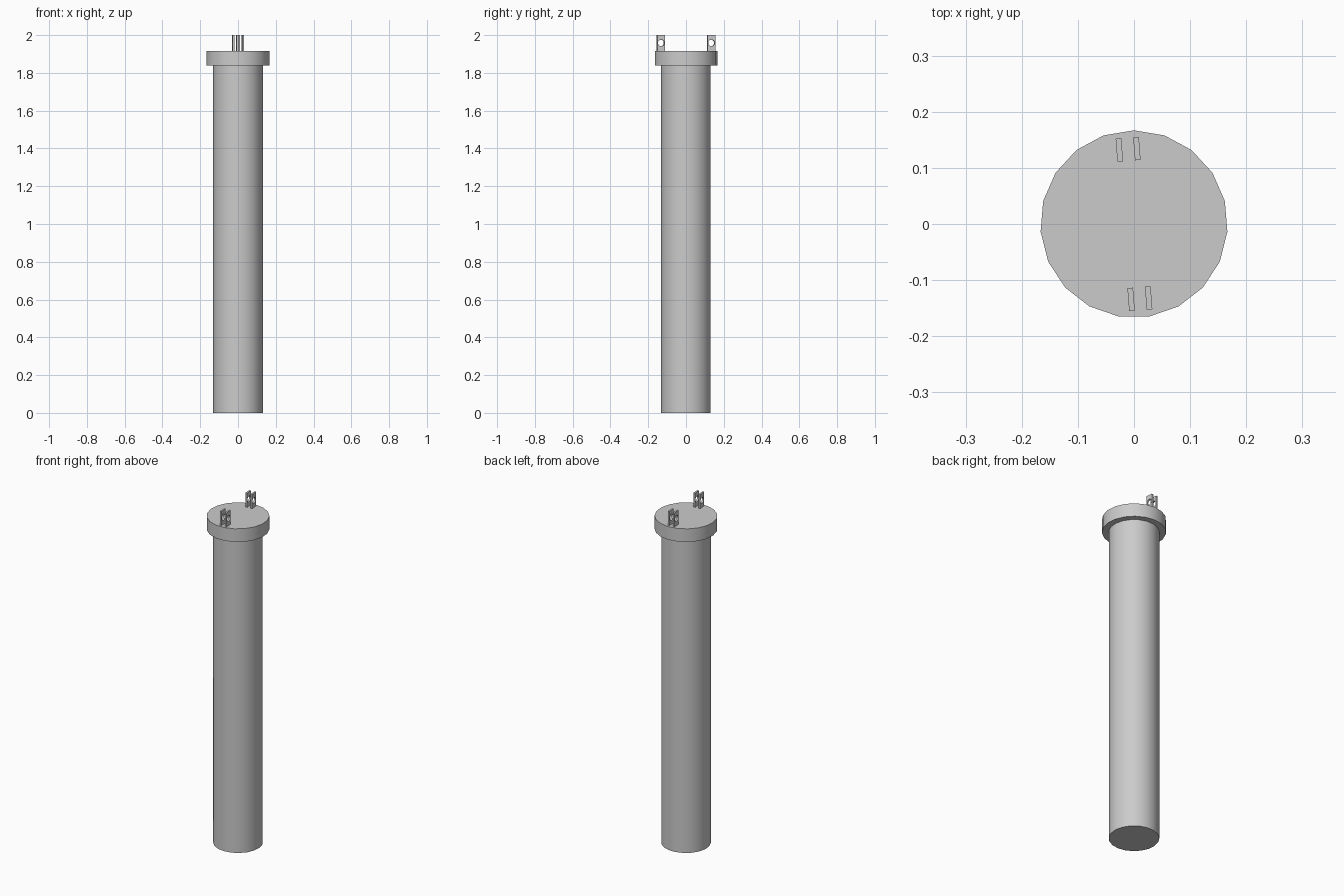
import bpy, bmesh, math
from mathutils import Matrix, Vector

cube = bpy.data.objects.get("Cube")
if cube:
    bpy.data.objects.remove(cube, do_unlink=True)

SIDES = 19
TILT = math.radians(4.5)

grey = bpy.data.materials.new("grey_metal")
grey.use_nodes = True
colour = (0.6, 0.6, 0.6, 1)
grey.diffuse_color = colour
grey.node_tree.nodes["Principled BSDF"].inputs["Base Color"].default_value = colour


def finish(name, bm, smooth=True):
    bmesh.ops.recalc_face_normals(bm, faces=bm.faces)
    mesh = bpy.data.meshes.new(name)
    bm.to_mesh(mesh)
    bm.free()
    mesh.materials.append(grey)
    obj = bpy.data.objects.new(name, mesh)
    bpy.context.collection.objects.link(obj)
    if smooth:
        bpy.ops.object.select_all(action="DESELECT")
        obj.select_set(True)
        bpy.context.view_layer.objects.active = obj
        bpy.ops.object.shade_smooth_by_angle(angle=math.radians(30))
    return obj


def cylinder(name, radius, z0, z1, turn):
    bm = bmesh.new()
    ring = [bm.verts.new((radius * math.cos(turn + math.tau * i / SIDES),
                          radius * math.sin(turn + math.tau * i / SIDES), z0))
            for i in range(SIDES)]
    base = bm.faces.new(ring)
    top = bmesh.ops.extrude_face_region(bm, geom=[base], use_keep_orig=True)["geom"]
    for v in top:
        if isinstance(v, bmesh.types.BMVert):
            v.co.z = z1
    return finish(name, bm)


def lug_plate(name, centre, height=0.083, depth=0.041, thick=0.01, hole=0.017):
    """Upright plate with a round hole, bridged from a square-sampled outline."""
    steps = 24
    bm = bmesh.new()
    loops = []
    for x in (-thick / 2, thick / 2):
        outer, inner = [], []
        for i in range(steps):
            a = math.tau * (i + 0.5) / steps + math.pi / 4 - math.pi / steps
            c, s = math.cos(a), math.sin(a)
            k = 1 / max(abs(c), abs(s))
            outer.append(bm.verts.new((x, c * k * depth / 2, s * k * height / 2)))
            inner.append(bm.verts.new((x, c * hole, s * hole)))
        loops.append((outer, inner))
    (o0, i0), (o1, i1) = loops
    for a, b in ((o0, i0), (i0, i1), (i1, o1), (o1, o0)):
        for i in range(steps):
            j = (i + 1) % steps
            bm.faces.new((a[i], a[j], b[j], b[i]))
    bm.transform(Matrix.Rotation(TILT, 4, "Z") @ Matrix.Translation(centre))
    return finish(name, bm)


# Long tube and wide end cap
cylinder("tube", 0.132, 0, 1.84, -math.pi / 2)
cylinder("end_cap", 0.167, 1.84, 1.917, math.pi / 2)

# Two pairs of pierced lugs on the cap
for end, y in (("front", -0.1335), ("back", 0.1335)):
    for side, x in (("right", -0.0157), ("left", 0.0157)):
        lug_plate(f"{end}_{side}_lug", Vector((x, y, 1.9585)))
